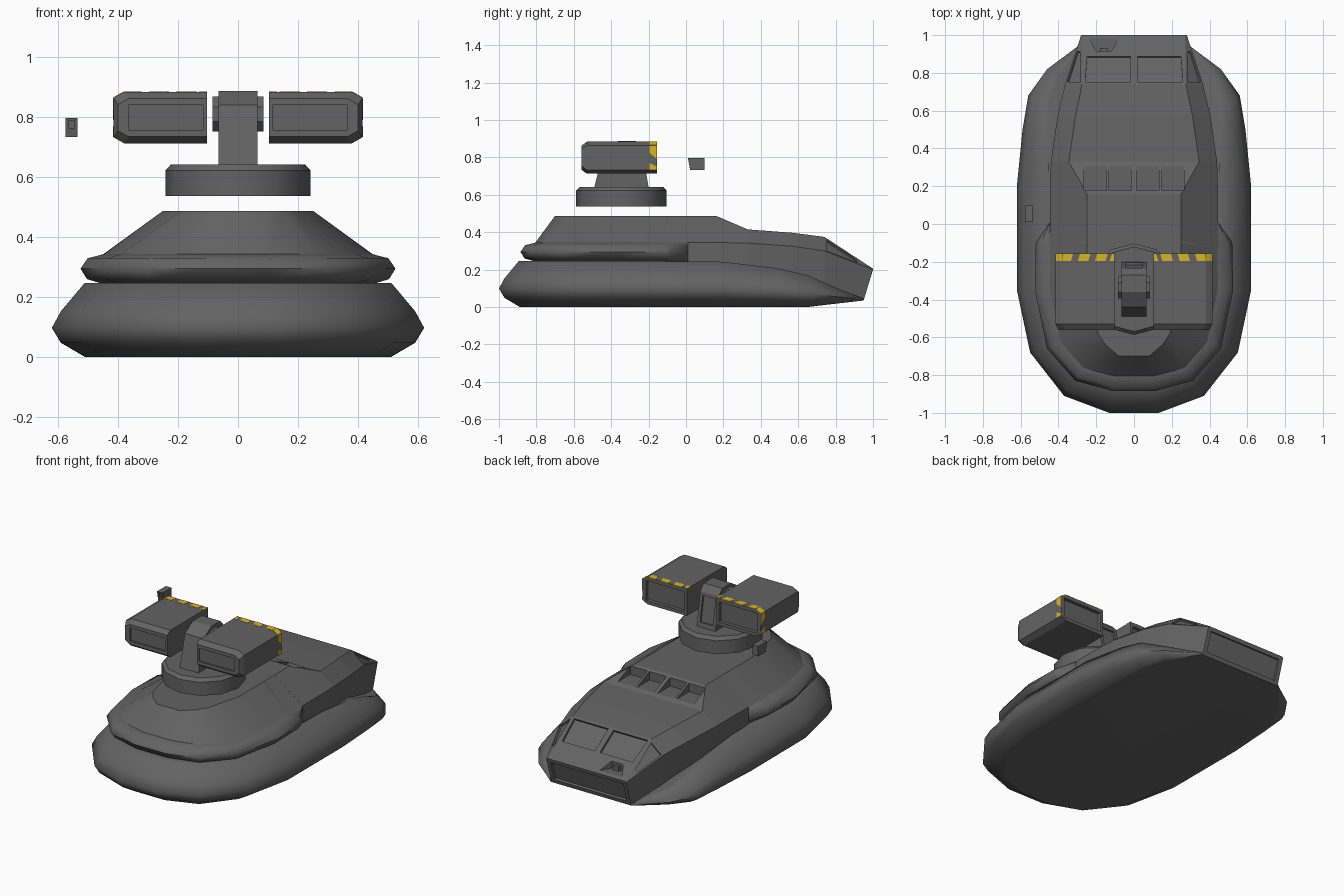
import bpy, bmesh, math
from mathutils import Vector

if "Cube" in bpy.data.objects:
    bpy.data.objects.remove(bpy.data.objects["Cube"])


def material(name, rgb):
    m = bpy.data.materials.new(name)
    m.diffuse_color = (*rgb, 1)
    m.use_nodes = True
    m.node_tree.nodes["Principled BSDF"].inputs["Base Color"].default_value = m.diffuse_color
    return m


GREY = material("hull grey", (0.125, 0.125, 0.125))
YELLOW = material("warning yellow", (0.68, 0.46, 0.02))


def loft(name, rings, mat=GREY, smooth=None):
    """Skin a list of closed rings and cap both ends."""
    bm = bmesh.new()
    vs = [[bm.verts.new(p) for p in r] for r in rings]
    n = len(rings[0])
    for a, b in zip(vs, vs[1:]):
        for i in range(n):
            j = (i + 1) % n
            bm.faces.new((a[i], a[j], b[j], b[i]))
    bm.faces.new(vs[0][::-1])
    bm.faces.new(vs[-1])
    bmesh.ops.recalc_face_normals(bm, faces=bm.faces)
    me = bpy.data.meshes.new(name)
    bm.to_mesh(me)
    bm.free()
    me.materials.append(mat)
    ob = bpy.data.objects.new(name, me)
    bpy.context.collection.objects.link(ob)
    if smooth:
        bpy.ops.object.select_all(action='DESELECT')
        bpy.context.view_layer.objects.active = ob
        ob.select_set(True)
        bpy.ops.object.shade_smooth_by_angle(angle=math.radians(smooth))
    return ob


def box(name, x0, x1, y0, y1, z0, z1):
    return loft(name, [[(x0, y0, z), (x1, y0, z), (x1, y1, z), (x0, y1, z)] for z in (z0, z1)])


def pocket(pts, depth, centre):
    """Cutter that sinks a polygon lying on a face by the given depth."""
    pts = [Vector(p) for p in pts]
    nrm = (pts[1] - pts[0]).cross(pts[2] - pts[0]).normalized()
    if nrm.dot(pts[0] - Vector(centre)) < 0:
        nrm.negate()
    return loft("cutter", [[p + nrm * d for p in pts] for d in (0.02, -depth)])


def cut(ob, cutters):
    for c in cutters:
        m = ob.modifiers.new("cut", 'BOOLEAN')
        m.operation, m.solver, m.object = 'DIFFERENCE', 'EXACT', c
    dg = bpy.context.evaluated_depsgraph_get()
    ob.data = bpy.data.meshes.new_from_object(ob.evaluated_get(dg))
    ob.modifiers.clear()
    for c in cutters:
        bpy.data.objects.remove(c)


def mirrored(half):
    return half + [(-x, y) for x, y in reversed(half)]


def offset(pts, dist):
    """Move outline points inward by dist(y)."""
    out = []
    for i, (x, y) in enumerate(pts):
        a, b = pts[i - 1], pts[(i + 1) % len(pts)]
        t = Vector((b[0] - a[0], b[1] - a[1])).normalized()
        d = dist(y)
        out.append((x - t.y * d, y + t.x * d))
    return out


def interp(table, y):
    if y <= table[0][0]:
        return table[0][1]
    for (a, u), (b, v) in zip(table, table[1:]):
        if y <= b:
            return u + (v - u) * (y - a) / (b - a)
    return table[-1][1]


# Inflated skirt, thinning towards the nose
outline = mirrored([(.13, -1), (.37, -.91), (.55, -.68), (.62, -.35), (.62, .2),
                    (.59, .5), (.56, .68), (.46, .82), (.285, .95)])
top = [(0, .247), (.28, .24), (.55, .2), (.72, .16), (.95, .045)]
bottom = [(.7, 0), (.95, .035)]
rings = []
for d, t in ((.135, 0), (.115, 0), (.03, .2), (0, .4), (.03, .62), (.11, 1), (.17, 1)):
    flat = offset(outline, lambda y: d * interp(top, y) / .25 * (y < .9))
    rings.append([(p[0], p[1], interp(bottom, o[1]) + t * (interp(top, o[1]) - interp(bottom, o[1])))
                  for p, o in zip(flat, outline)])
loft("skirt", rings, smooth=60)

# Bulged belt round the rear hull, and the slope up to the turret deck
belt = mirrored([(.445, .01), (.514, -.088), (.52, -.1), (.525, -.35),
                 (.46, -.66), (.31, -.83), (.11, -.885)][::-1])
rings = []
for d, z in ((.08, .243), (.022, .26), (0, .295), (.024, .33), (.08, .344)):
    rings.append([(x, y, z) for x, y in offset(belt, lambda y: d * (y < 0))])
loft("hull_belt", rings, smooth=65)
deck = mirrored([(.25, .01), (.25, -.088), (.25, -.1), (.25, -.35),
                 (.19, -.58), (.15, -.64), (.08, -.70)][::-1])
loft("rear_hull", [rings[-1], [(x, y, .488) for x, y in deck]], smooth=35)

# Front hull: y, side x, side bottom z, side top z, deck x, deck z
stations = [(.01, .445, .24, .345, .25, .488), (.16, .445, .225, .345, .25, .488),
            (.33, .44, .20, .342, .345, .415), (.57, .405, .16, .325, .31, .397),
            (.74, .365, .115, .30, .275, .375), (1, .28, .037, .20, .27, .205)]
rings = []
for y, xs, zb, zs, xd, zd in stations:
    yb = .95 if y == 1 else y
    half = [(xs, yb, zb), (xs, y, zs), (xd, y, zd)]
    rings.append(half + [(-a, b, c) for a, b, c in reversed(half)])
hull = loft("front_hull", rings)

# Windows, vents, nose panel and lamp hatch
mid = (0, .4, .25)


def screen(x, y):
    return (x, y, .375 - .654 * (y - .74))


cutters = []
A, B, C = Vector((.365, .74, .30)), Vector((.275, .74, .375)), Vector((.28, 1, .203))
for s in (1, -1):
    cutters.append(pocket([screen(s * x, y) for x, y in
                           ((.018, .752), (.258, .752), (.248, .888), (.018, .888))], .014, mid))
    side = [A * a + B * b + C * (1 - a - b) for a, b in ((.86, .09), (.1, .85), (.09, .24), (.26, .07))]
    cutters.append(pocket([(s * p.x, p.y, p.z) for p in side], .012, mid))
    for x in (.012, .146):
        x0, x1 = sorted((s * x, s * (x + .12)))
        cutters.append(box("cutter", x0, x1, .178, .310, .426, .6))
cutters.append(pocket([(x, .95 + .05 * t, .04 + .16 * t) for x, t in
                       ((-.255, .12), (.255, .12), (.255, .88), (-.255, .88))], .015, mid))
cutters.append(loft("cutter", [[(-.20, .915, z), (-.12, .915, z), (-.08, .985, z), (-.24, .985, z)]
                               for z in (.217, .35)]))
cut(hull, cutters)
box("nose_lamp", -.18, -.14, .915, .932, .217, .248)

# Turret ring, twelve sided
rings = [[(r * math.cos(i * math.pi / 6), -.345 + r * math.sin(i * math.pi / 6), z) for i in range(12)]
         for r, z in ((.242, .537), (.242, .622), (.224, .642))]
loft("turret_ring", rings, smooth=35)

# Turret post and axle
profile = [(-.49, .64), (-.47, .72), (-.44, .84), (-.36, .888), (-.27, .888), (-.235, .85), (-.20, .64)]
post = loft("turret_post", [[(x, y, z) for y, z in profile] for x in (-.065, .065)])
cut(post, [pocket([(x, -.235 + .035 * (.85 - z) / .21, z) for x, z in
                   ((-.045, .67), (.045, .67), (.045, .83), (-.045, .83))], .012, (0, -.34, .75))])
loft("pod_axle", [[(x, -.335 + .063 * math.cos((i + .5) * math.pi / 4),
                    .81 + .063 * math.sin((i + .5) * math.pi / 4)) for i in range(8)]
                  for x in (-.085, .085)])

# Launcher pods with end recesses and warning stripes
for s, side in ((1, "right"), (-1, "left")):
    rings = []
    for y, c, xo in ((-.56, .022, .40), (-.53, 0, .415), (-.155, 0, .415)):
        sec = [(.103, .713 + c), (xo - .035, .713 + c), (xo, .733 + c), (xo, .864 - c),
               (xo - .035, .884 - c), (.103, .884 - c)]
        rings.append([(s * x, y, z) for x, z in sec])
    pod = loft(side + "_pod", rings)
    centre = (s * .26, -.35, .8)
    ends = []
    for y, d, z0, z1, x0, x1 in ((-.56, .008, .758, .84, .117, .365), (-.155, .022, .735, .861, .122, .39)):
        ends.append(pocket([(s * x0, y, z0), (s * x1, y, z0), (s * x1, y, z1), (s * x0, y, z1)], d, centre))
    cut(pod, ends)
    # slanted stripes on the top
    for a, b, c, d in ((.103, .115, .103, .13), (.138, .195, .15, .207), (.23, .285, .242, .297),
                       (.322, .375, .334, .38)):
        loft(side + "_top_stripe", [[(s * a, -.155, z), (s * b, -.155, z), (s * d, -.196, z),
                                     (s * c, -.196, z)] for z in (.882, .8855)], YELLOW)
    # slanted stripes on the outer side and its upper edge
    for z0, z1, z2, z3 in ((.79, .863, .825, .863), (.734, .75, .734, .77)):
        loft(side + "_side_stripe", [[(s * x, -.155, z0), (s * x, -.155, z1), (s * x, -.196, z3),
                                      (s * x, -.196, z2)] for x in (.413, .4165)], YELLOW)
    loft(side + "_edge_stripe", [[(s * (.415 + e), -.155, .864 + e), (s * (.38 + e), -.155, .884 + e),
                                  (s * (.38 + e), -.196, .884 + e), (s * (.415 + e), -.196, .864 + e)]
                                 for e in (-.002, .0015)], YELLOW)

# Small sensor floating off the left flank
sensor = loft("side_sensor", [[(x, .01, .798), (x, .098, .798), (x, .098, .734), (x, .022, .734)]
                              for x in (-.575, -.535)])
cut(sensor, [box("cutter", -.565, -.545, -.02, .025, .764, .788)])
